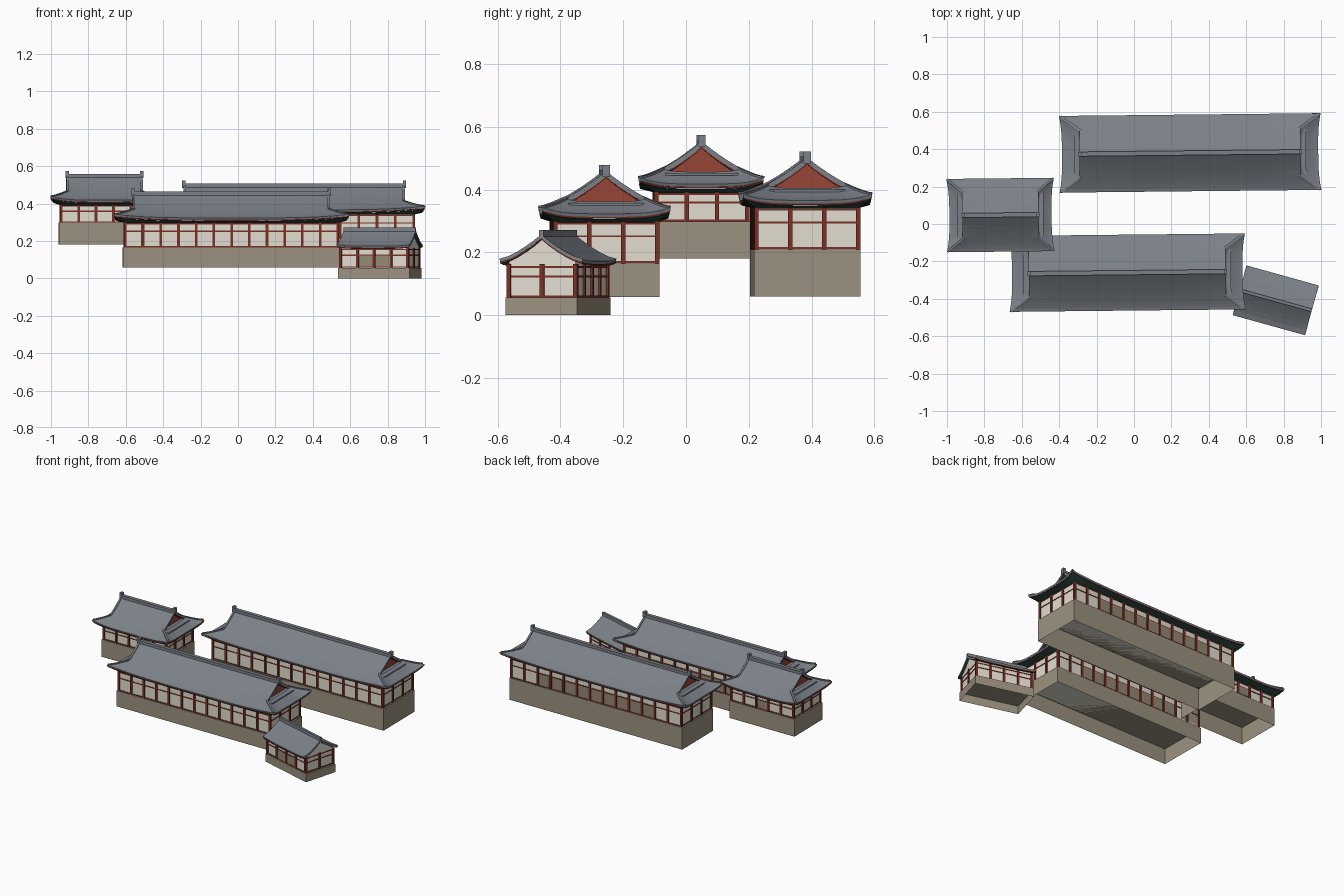
import bpy, bmesh
from math import radians
from mathutils import Matrix, Vector

if "Cube" in bpy.data.objects:
    bpy.data.objects.remove(bpy.data.objects["Cube"])


def material(name, *rgb):
    m = bpy.data.materials.new(name)
    m.use_nodes = True
    m.diffuse_color = (*rgb, 1)
    m.node_tree.nodes["Principled BSDF"].inputs["Base Color"].default_value = (*rgb, 1)
    return m


TILE = material("grey roof tile", 0.20, 0.22, 0.25)
STONE = material("tan stone", 0.33, 0.29, 0.22)
PLASTER = material("cream plaster", 0.77, 0.73, 0.64)
TIMBER = material("dark red timber", 0.19, 0.03, 0.017)
GABLE = material("red gable board", 0.31, 0.06, 0.037)
TEAL = material("dark teal soffit", 0.022, 0.065, 0.055)
DOOR = material("brown door panel", 0.30, 0.25, 0.18)


def finish(name, bm, frame, *mats):
    me = bpy.data.meshes.new(name)
    bm.to_mesh(me)
    bm.free()
    ob = bpy.data.objects.new(name, me)
    bpy.context.collection.objects.link(ob)
    for m in mats:
        me.materials.append(m)
    ob.matrix_world = frame
    return ob


def box(bm, x0, x1, y0, y1, z0, z1):
    mat = Matrix.Translation(((x0 + x1) / 2, (y0 + y1) / 2, (z0 + z1) / 2))
    mat = mat @ Matrix.Diagonal((x1 - x0, y1 - y0, z1 - z0, 1))
    bmesh.ops.create_cube(bm, size=1, matrix=mat)


def grid(bm, rows):
    vs = [[bm.verts.new(p) for p in row] for row in rows]
    for a, b in zip(vs, vs[1:]):
        for i in range(len(a) - 1):
            f = bm.faces.new((a[i], a[i + 1], b[i + 1], b[i]))
            f.normal_update()
            if f.normal.z < 0:
                f.normal_flip()


def beam(bm, pts, width, height):
    # ridge tile strip swept along a path
    rings = []
    for i, p in enumerate(pts):
        d = pts[min(i + 1, len(pts) - 1)] - pts[max(i - 1, 0)]
        side = Vector((-d.y, d.x, 0)).normalized() * width / 2
        up = Vector((0, 0, height))
        rings.append([bm.verts.new(q) for q in (p - side, p + side, p + side + up, p - side + up)])
    for a, b in zip(rings, rings[1:]):
        for k in range(4):
            bm.faces.new((a[k], a[k - 1], b[k - 1], b[k]))
    bm.faces.new(rings[0])
    bm.faces.new(rings[-1][::-1])


class Roof:
    def __init__(self, L, W, R, ze, rise, tg, lift, power):
        self.L, self.W, self.R, self.ze = L, W, R, ze
        self.rise, self.tg, self.lift, self.power = rise, tg, lift, power

    def z(self, t):
        return self.ze + self.rise * (1 - t) ** self.power

    def hip(self, t):
        return max(0, (t - self.tg) / (1 - self.tg)) if self.tg < 1 else 0

    def slope(self, u, t, s):
        h = self.R + (self.L - self.R) * self.hip(t)
        return Vector((u * h, s * self.W * t, self.z(t) + self.lift * abs(u) ** 4 * t * t))

    def end(self, v, t, s):
        k = self.hip(t)
        x = self.R + (self.L - self.R) * k - 0.015 * (1 - abs(v) ** 3) * k
        return Vector((s * x, v * self.W * t, self.z(t) + self.lift * abs(v) ** 4 * t * t))

    def sheet(self):
        bm = bmesh.new()
        us = [i / 10 for i in range(-10, 11)]
        ts = [self.tg * i / 5 for i in range(6)]
        if self.tg < 1:
            ts += [self.tg + (1 - self.tg) * i / 5 for i in range(1, 6)]
        for s in (-1, 1):
            grid(bm, [[self.slope(u, t, s) for u in us] for t in ts])
            if self.tg < 1:
                grid(bm, [[self.end(v, t, s) for v in us] for t in ts[5:]])
        bmesh.ops.remove_doubles(bm, verts=bm.verts, dist=1e-5)
        return bm


def build(name, centre, angle, base, bz, wall_top, bays, end_bays, roof, doors):
    frame = Matrix.Translation((*centre, 0)) @ Matrix.Rotation(radians(angle), 4, 'Z')
    bx, by = base
    wx, wy = bx - 0.012, by - 0.008
    z0, z1 = bz[1], wall_top
    hipped = roof.tg < 1

    # stone plinth, open underneath, and plaster walls
    bm = bmesh.new()
    box(bm, -bx, bx, -by, by, *bz)
    bmesh.ops.delete(bm, geom=[f for f in bm.faces if f.normal.z < -0.5], context='FACES_ONLY')
    finish(name + "_plinth", bm, frame, STONE)
    bm = bmesh.new()
    box(bm, -wx, wx, -wy, wy, z0, z1 + 0.01)
    finish(name + "_walls", bm, frame, PLASTER)

    # timber posts and rails
    bm = bmesh.new()
    r = 0.007
    for s in (-1, 1):
        for i in range(bays + 1):
            x = -wx + 2 * wx * i / bays
            box(bm, x - r, x + r, s * wy - r, s * wy + r, z0, z1 + 0.005)
        for i in range(1, end_bays):
            y = -wy + 2 * wy * i / end_bays
            box(bm, s * wx - r, s * wx + r, y - r, y + r, z0, z1 + 0.005)
        for zr in (z0 + 0.004, z0 + (z1 - z0) * 0.66, z1 - 0.004):
            box(bm, -wx, wx, s * wy - 0.003, s * wy + 0.003, zr - 0.003, zr + 0.003)
            box(bm, s * wx - 0.003, s * wx + 0.003, -wy, wy, zr - 0.003, zr + 0.003)
    finish(name + "_timber_frame", bm, frame, TIMBER)

    # door panels
    bm = bmesh.new()
    for side, i in doors:
        x = -wx + 2 * wx * i / bays
        box(bm, x + 0.01, x + 2 * wx / bays - 0.01, side * wy - 0.004, side * wy + 0.004,
            z0 + 0.008, z0 + (z1 - z0) * 0.64)
    finish(name + "_doors", bm, frame, DOOR)

    # tile layer over a thin red-edged timber layer
    layers = (("tiles", 0, 1, 0.01, (TILE, TILE, TILE)),
              ("eaves", -0.0095, 0.994, 0.006, (GABLE, TEAL, TIMBER)))
    for part, dz, k, thick, mats in layers:
        move = Matrix.Translation((0, 0, dz)) @ Matrix.Diagonal((k, k, 1, 1))
        ob = finish(name + "_" + part, roof.sheet(), frame @ move, *mats)
        mod = ob.modifiers.new("thickness", 'SOLIDIFY')
        mod.thickness, mod.offset = thick, -1
        mod.material_offset, mod.material_offset_rim = 1, 2

    # soffit from the wall head out to the eaves
    if hipped:
        bm = bmesh.new()
        us = [i / 10 for i in range(-10, 11)]
        drop = Vector((0, 0, -0.0165))
        for s in (-1, 1):
            inner = [Vector((u * wx, s * wy, z1)) for u in us]
            grid(bm, [inner, [roof.slope(u, 0.985, s) + drop for u in us]])
            inner = [Vector((s * wx, u * wy, z1)) for u in us]
            grid(bm, [inner, [roof.end(u, 0.985, s) + drop for u in us]])
        finish(name + "_soffit", bm, frame, TEAL)

    # gable panels
    bm = bmesh.new()
    gx = roof.R - 0.025 if hipped else wx
    for s in (-1, 1):
        t1 = roof.tg if hipped else wy / roof.W
        ts = [t1 * i / 5 for i in range(-5, 6)]
        pts = [(s * gx, roof.W * t, roof.z(abs(t)) - 0.008) for t in ts]
        if not hipped:
            pts += [(s * gx, wy, z1), (s * gx, -wy, z1)]
        bm.faces.new([bm.verts.new(p) for p in pts])
    finish(name + "_gables", bm, frame, GABLE if hipped else PLASTER)

    # main ridge, ridge end blocks, gable ledges, verge and hip ridges
    bm = bmesh.new()
    top = roof.z(0)
    w = 0.012 if hipped else 0.008
    box(bm, -roof.R, roof.R, -w, w, top - 0.012, top + (0.01 if hipped else 0.015))
    if hipped:
        ledge, gw = roof.z(roof.tg), roof.tg * roof.W * 0.95
        for s in (-1, 1):
            ex = s * roof.R
            box(bm, ex - 0.009, ex + 0.009, -0.012, 0.012, top - 0.012, top + 0.026)
            box(bm, ex - 0.03, ex + 0.03, -gw, gw, ledge - 0.012, ledge - 0.004)
            for side in (-1, 1):
                beam(bm, [roof.slope(s * 0.992, 0.99 * i / 16, side) for i in range(17)], 0.012, 0.006)
    bmesh.ops.recalc_face_normals(bm, faces=bm.faces)
    finish(name + "_ridges", bm, frame, TILE)


def hall_roof(L, W, R, ze):
    return Roof(L, W, R, ze, 0.13, 0.62, 0.02, 1.25)


def back_doors(n):
    return [(1, i) for i in range(2, n - 2)]


build("rear_hall", (0.30, 0.38), 0.6, (0.65, 0.17), (0.06, 0.21), 0.34, 13, 3,
      hall_roof(0.70, 0.205, 0.59, 0.366), back_doors(13))
build("front_hall", (-0.036, -0.26), 0.6, (0.58, 0.17), (0.058, 0.165), 0.296, 12, 3,
      hall_roof(0.631, 0.203, 0.525, 0.323), back_doors(12))
build("side_hall", (-0.714, 0.048), 0.6, (0.245, 0.153), (0.18, 0.298), 0.39, 5, 3,
      hall_roof(0.288, 0.196, 0.20, 0.418), [(1, 2)])
build("gatehouse", (0.758, -0.408), -15.5, (0.198, 0.118), (0, 0.056), 0.158, 4, 2,
      Roof(0.20, 0.138, 0.20, 0.172, 0.085, 1, 0.008, 1.3), [(-1, 1), (-1, 2)])
